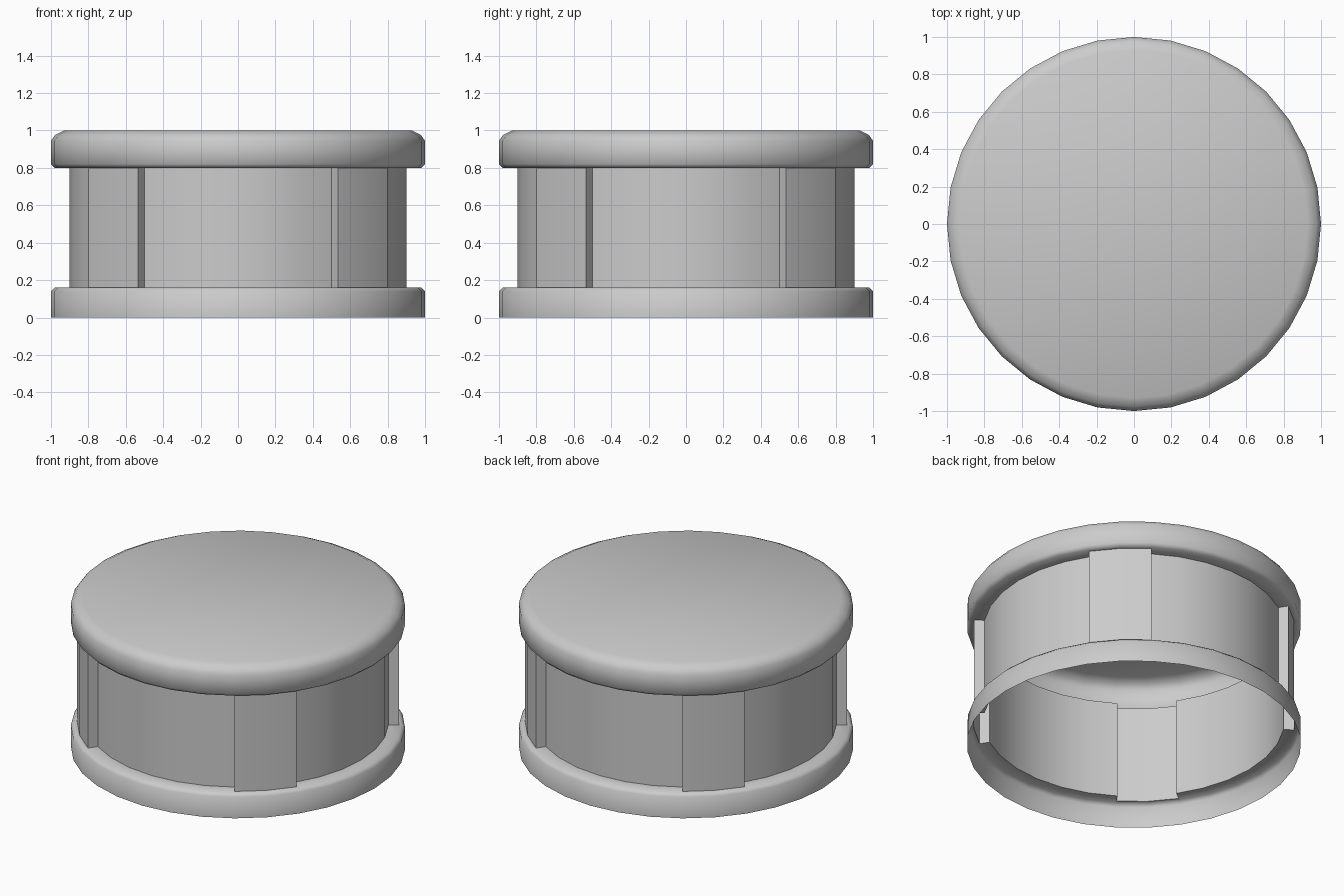
import bpy, bmesh
from math import cos, sin, pi

if "Cube" in bpy.data.objects:
    bpy.data.objects.remove(bpy.data.objects["Cube"])

SIDES = 32
PANEL_R, POST_R = 0.90, 0.962


def wall_outline():
    """(angle, radius) pairs: recessed panels with four raised diagonal posts."""
    pts = []
    for i in range(SIDES):
        a = 2 * pi * i / SIDES
        k = i % 8                      # posts span steps 3..5 of each quarter
        if k == 3:
            pts += [(a, PANEL_R), (a, POST_R)]
        elif k == 4:
            pts += [(a, POST_R)]
        elif k == 5:
            pts += [(a, POST_R), (a, PANEL_R)]
        else:
            pts += [(a, PANEL_R)]
    return pts


OUTLINE = wall_outline()


def shell(name, profile, closed_top=False):
    """Skin a (radius, z) profile; radius None follows the wall outline."""
    bm = bmesh.new()
    loops = [[bm.verts.new(((r or wr) * cos(a), (r or wr) * sin(a), z))
              for a, wr in OUTLINE] for r, z in profile]
    n = len(OUTLINE)
    for lo, hi in zip(loops, loops[1:]):
        for i in range(n):
            j = (i + 1) % n
            bm.faces.new((lo[i], lo[j], hi[j], hi[i]))
    if closed_top:
        bm.faces.new(loops[-1])
    bmesh.ops.remove_doubles(bm, verts=bm.verts[:], dist=1e-4)
    me = bpy.data.meshes.new(name)
    bm.to_mesh(me)
    bm.free()
    ob = bpy.data.objects.new(name, me)
    bpy.context.collection.objects.link(ob)
    bpy.ops.object.select_all(action='DESELECT')
    ob.select_set(True)
    bpy.context.view_layer.objects.active = ob
    bpy.ops.object.shade_smooth_by_angle(angle=0.87)
    return ob


# Open-bottomed base ring with a ledge running in to the wall
shell("base_ring", [(1.0, 0), (1.0, 0.14), (0.98, 0.16), (None, 0.16)])

# Thin wall with recessed panels and diagonal posts
shell("wall", [(None, 0.16), (None, 0.80)])

# Rounded cap, hollow underneath
shell("cap", [(None, 0.80), (0.98, 0.80), (1.0, 0.82), (1.0, 0.945),
              (0.977, 0.977), (0.93, 1.0)], closed_top=True)
